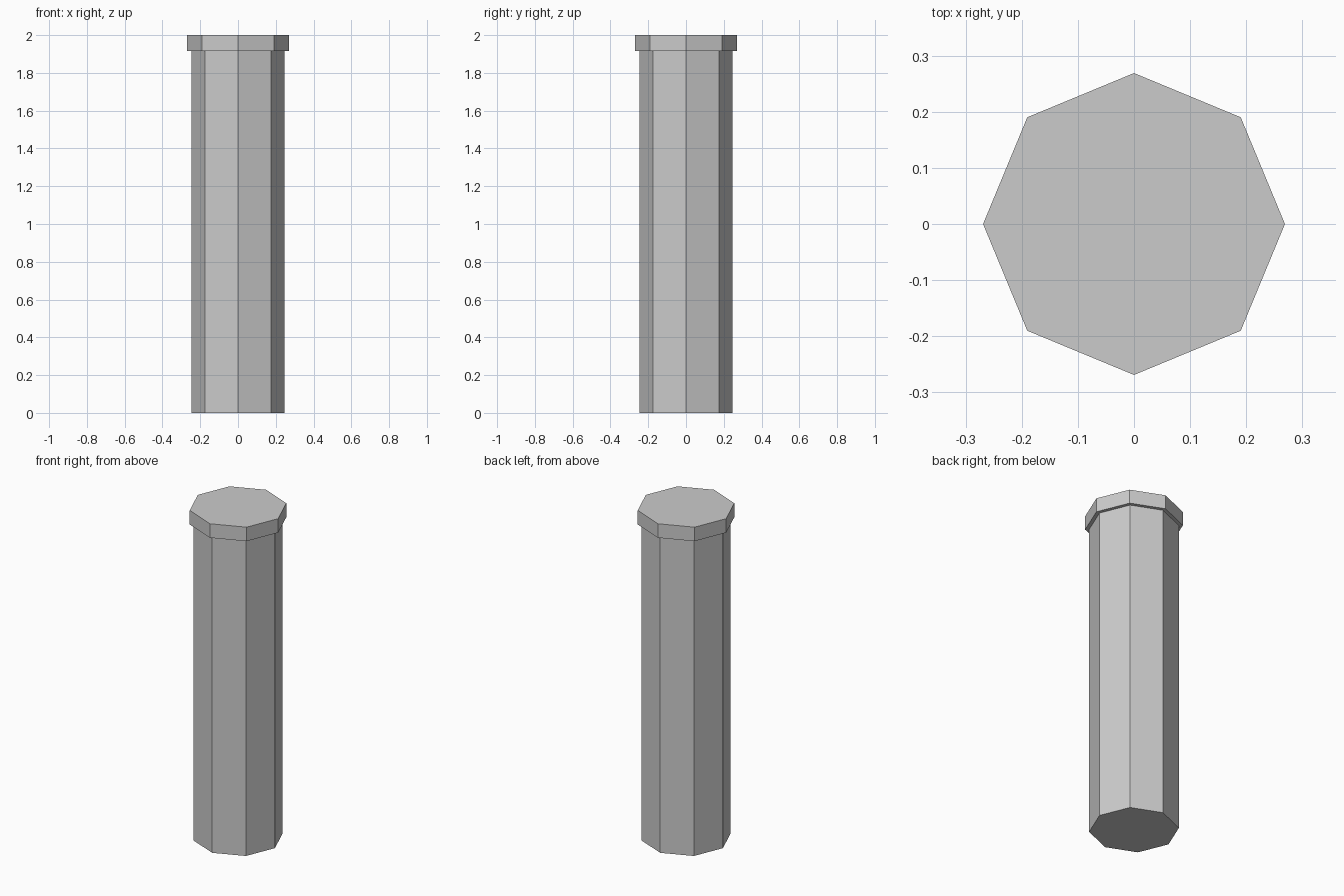
import bpy, bmesh
from math import cos, sin, pi

if "Cube" in bpy.data.objects:
    bpy.data.objects.remove(bpy.data.objects["Cube"])

SIDES = 8
# (radius, height) profile: shaft, then wider cap
PROFILE = [(0.247, 0.0), (0.247, 1.915), (0.269, 1.915), (0.269, 2.0)]

bm = bmesh.new()
rings = [[bm.verts.new((r * cos(2 * pi * i / SIDES), r * sin(2 * pi * i / SIDES), z))
          for i in range(SIDES)] for r, z in PROFILE]

# Side walls and the overhang under the cap
for low, high in zip(rings, rings[1:]):
    for i in range(SIDES):
        j = (i + 1) % SIDES
        bm.faces.new((low[i], low[j], high[j], high[i]))

# Closed bottom and top
bm.faces.new(rings[0][::-1])
bm.faces.new(rings[-1])
bmesh.ops.recalc_face_normals(bm, faces=bm.faces)

mesh = bpy.data.meshes.new("capped_post")
bm.to_mesh(mesh)
bm.free()
bpy.context.collection.objects.link(bpy.data.objects.new("capped_post", mesh))
